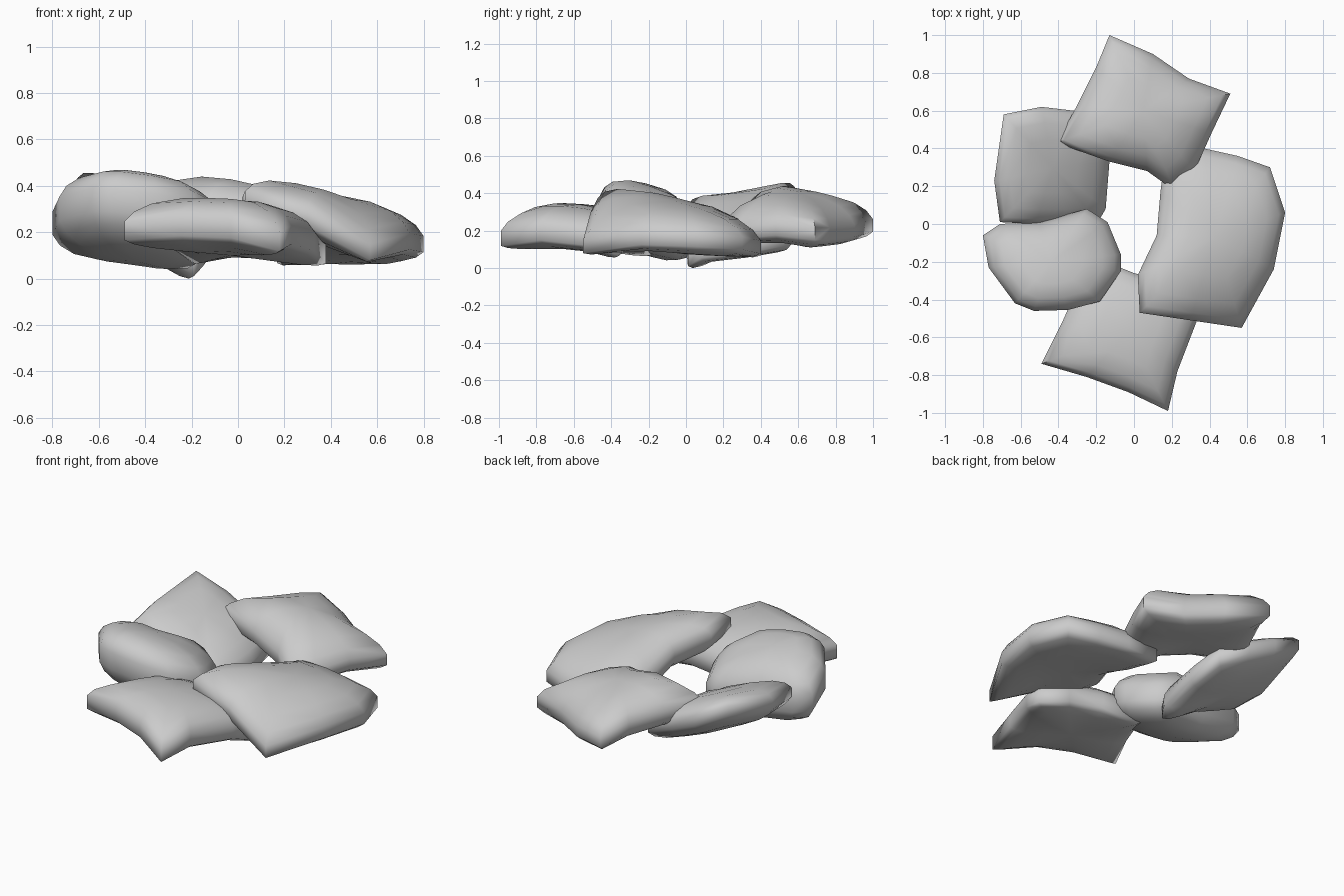
import bpy, bmesh, math

# Ring scale -> share of the full bulge
RINGS = {1.0: 0.0, 0.91: 0.38, 0.74: 0.70, 0.45: 0.93}


def cushion(name, centre, z0, slope, up, down, rim, outline):
    """Stuffed pad: outline lies on a tilted plane, bulging above and below.
    Outline points are (x, y) or (x, y, height offset)."""
    cx, cy = centre
    bm = bmesh.new()

    def ring(scale, sign):
        height = up if sign > 0 else down
        verts = []
        for p in outline:
            dx, dy = (p[0] - cx) * scale, (p[1] - cy) * scale
            lift = (p[2] if len(p) > 2 else 0) * scale ** 2
            z = z0 + slope[0] * dx + slope[1] * dy + lift
            z += sign * (rim + (height - rim) * RINGS[scale])
            verts.append(bm.verts.new((cx + dx, cy + dy, max(z, 0))))
        return verts

    def bridge(a, b):
        n = len(a)
        for i in range(n):
            j = (i + 1) % n
            bm.faces.new((a[i], a[j], b[j], b[i]))

    edges = []
    for sign, height in ((1, up), (-1, down)):
        rings = [ring(s, sign) for s in RINGS]
        for a, b in zip(rings, rings[1:]):
            bridge(a, b)
        tip = bm.verts.new((cx, cy, z0 + sign * height))
        for i, v in enumerate(rings[-1]):
            bm.faces.new((v, rings[-1][(i + 1) % len(outline)], tip))
        edges.append(rings[0])
    bridge(edges[0], edges[1])
    bmesh.ops.recalc_face_normals(bm, faces=bm.faces)
    mesh = bpy.data.meshes.new(name)
    bm.to_mesh(mesh)
    bm.free()
    ob = bpy.data.objects.new(name, mesh)
    bpy.context.collection.objects.link(ob)
    bpy.ops.object.select_all(action='DESELECT')
    ob.select_set(True)
    bpy.context.view_layer.objects.active = ob
    bpy.ops.object.shade_smooth_by_angle(angle=math.radians(75))


# Front square cushion, tucked under both neighbours
cushion("front_cushion", (-0.03, -0.57), 0.19, (-0.07, -0.08), 0.15, 0.09, 0.04, [
    (-0.49, -0.74, -0.03), (-0.25, -0.81), (-0.03, -0.89), (0.18, -0.99, -0.05),
    (0.23, -0.78), (0.33, -0.52), (0.38, -0.36, -0.04), (0.2, -0.31),
    (0.0, -0.26), (-0.2, -0.18, -0.06), (-0.31, -0.36), (-0.38, -0.52)])

# Right long cushion, high on the inside
cushion("right_cushion", (0.43, -0.07), 0.21, (-0.2, -0.13), 0.15, 0.105, 0.035, [
    (0.37, 0.40, -0.05), (0.55, 0.36, -0.01), (0.72, 0.30, 0.03), (0.80, 0.06, 0.03),
    (0.74, -0.24, -0.01), (0.57, -0.55, -0.13), (0.30, -0.51, -0.03),
    (0.03, -0.47), (0.02, -0.27), (0.12, -0.06), (0.14, 0.17, -0.06),
    (0.17, 0.40, -0.1)])

# Back square cushion, resting on both neighbours
cushion("back_cushion", (0.05, 0.6), 0.26, (-0.2, -0.17), 0.15, 0.11, 0.033, [
    (-0.13, 1.0), (0.1, 0.9), (0.29, 0.77), (0.51, 0.69, 0.03), (0.41, 0.48),
    (0.32, 0.28, -0.07), (0.21, 0.18, -0.13), (0.07, 0.28, -0.08),
    (-0.13, 0.33, -0.05), (-0.41, 0.43, -0.08), (-0.3, 0.63, -0.04), (-0.2, 0.83)])

# Back left cushion, raised on the outside
cushion("back_left_cushion", (-0.43, 0.3), 0.235, (-0.42, 0.15), 0.125, 0.115, 0.03, [
    (-0.69, 0.58, 0.02), (-0.49, 0.62), (-0.32, 0.60), (-0.14, 0.56), (-0.13, 0.33),
    (-0.15, 0.08), (-0.19, 0.01, -0.05), (-0.35, 0.0), (-0.52, 0.0),
    (-0.71, 0.01), (-0.74, 0.23, -0.03)])

# Front left round cushion, tipped up towards the front
cushion("front_left_cushion", (-0.44, -0.2), 0.255, (-0.12, -0.28), 0.185, 0.18, 0.05, [
    (-0.80, -0.06, -0.02), (-0.71, 0.0), (-0.5, 0.01), (-0.25, 0.08, 0.03),
    (-0.14, 0.01), (-0.07, -0.16), (-0.07, -0.25), (-0.18, -0.41),
    (-0.35, -0.455), (-0.53, -0.46), (-0.63, -0.42), (-0.77, -0.23)])
